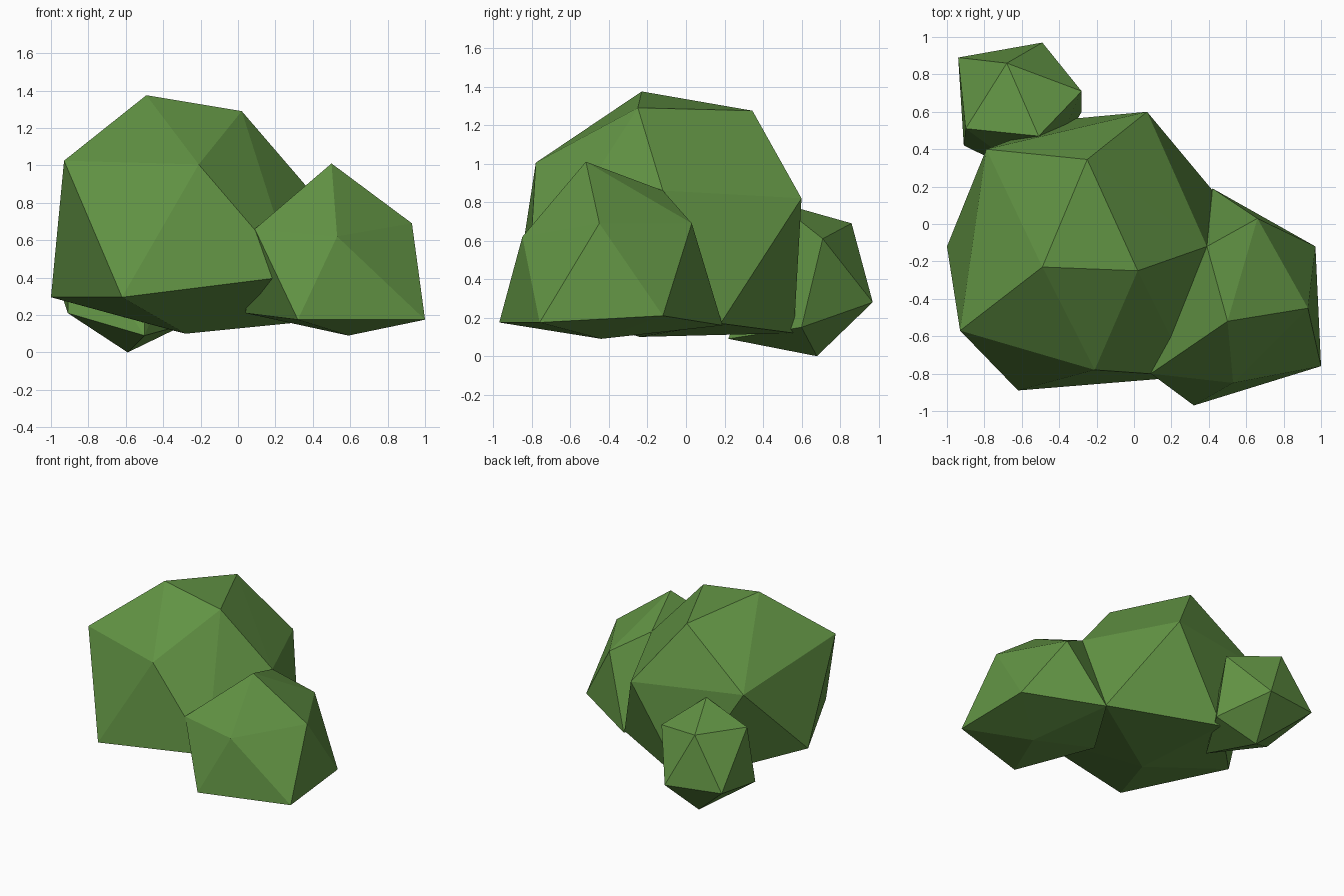
import bpy, bmesh

if "Cube" in bpy.data.objects:
    bpy.data.objects.remove(bpy.data.objects["Cube"])

# One flat leaf colour
leaf = bpy.data.materials.new("leaf green")
leaf.diffuse_color = (0.12, 0.29, 0.057, 1)
leaf.use_nodes = True
leaf.node_tree.nodes["Principled BSDF"].inputs["Base Color"].default_value = leaf.diffuse_color


def faceted_clump(name, corners):
    """Convex low-poly clump stretched over a few corner points."""
    bm = bmesh.new()
    for c in corners:
        bm.verts.new(c)
    hull = bmesh.ops.convex_hull(bm, input=bm.verts[:])
    loose = [v for v in bm.verts if not v.link_faces]
    bmesh.ops.delete(bm, geom=loose, context='VERTS')
    bmesh.ops.recalc_face_normals(bm, faces=bm.faces[:])
    mesh = bpy.data.meshes.new(name)
    bm.to_mesh(mesh)
    bm.free()
    mesh.materials.append(leaf)
    obj = bpy.data.objects.new(name, mesh)
    bpy.context.collection.objects.link(obj)
    return obj


# Main clump: crown, upper ring, lower ring, underside
faceted_clump("large_bush", [
    (-.49, -.23, 1.375), (.02, -.25, 1.29), (-.25, .345, 1.275),
    (-.93, -.57, 1.025), (-.21, -.78, 1.005), (-.79, .40, .865),
    (.07, .60, .82), (.39, -.12, .86), (.30, -.815, .41),
    (-.62, -.89, .295), (-1.0, -.12, .295), (.42, .18, .17),
    (-.36, .56, .12), (-.28, -.24, .10)])

# Medium clump at the front right
faceted_clump("medium_bush", [
    (.50, -.52, 1.01),
    (.09, -.80, .66), (.53, -.85, .62), (.93, -.45, .69),
    (.66, .03, .69), (.39, -.12, .86),
    (.32, -.97, .175), (1.0, -.76, .175), (.97, -.12, .21),
    (.42, .19, .16), (.04, -.40, .21), (.59, -.44, .09)])

# Small clump at the back left
faceted_clump("small_bush", [
    (-.68, .86, .69), (-.51, .47, .80), (-.28, .71, .61), (-.90, .51, .68),
    (-.94, .89, .30), (-.49, .97, .28), (-.91, .42, .21), (-.28, .60, .15),
    (-.50, .22, .09), (-.59, .68, 0)])
